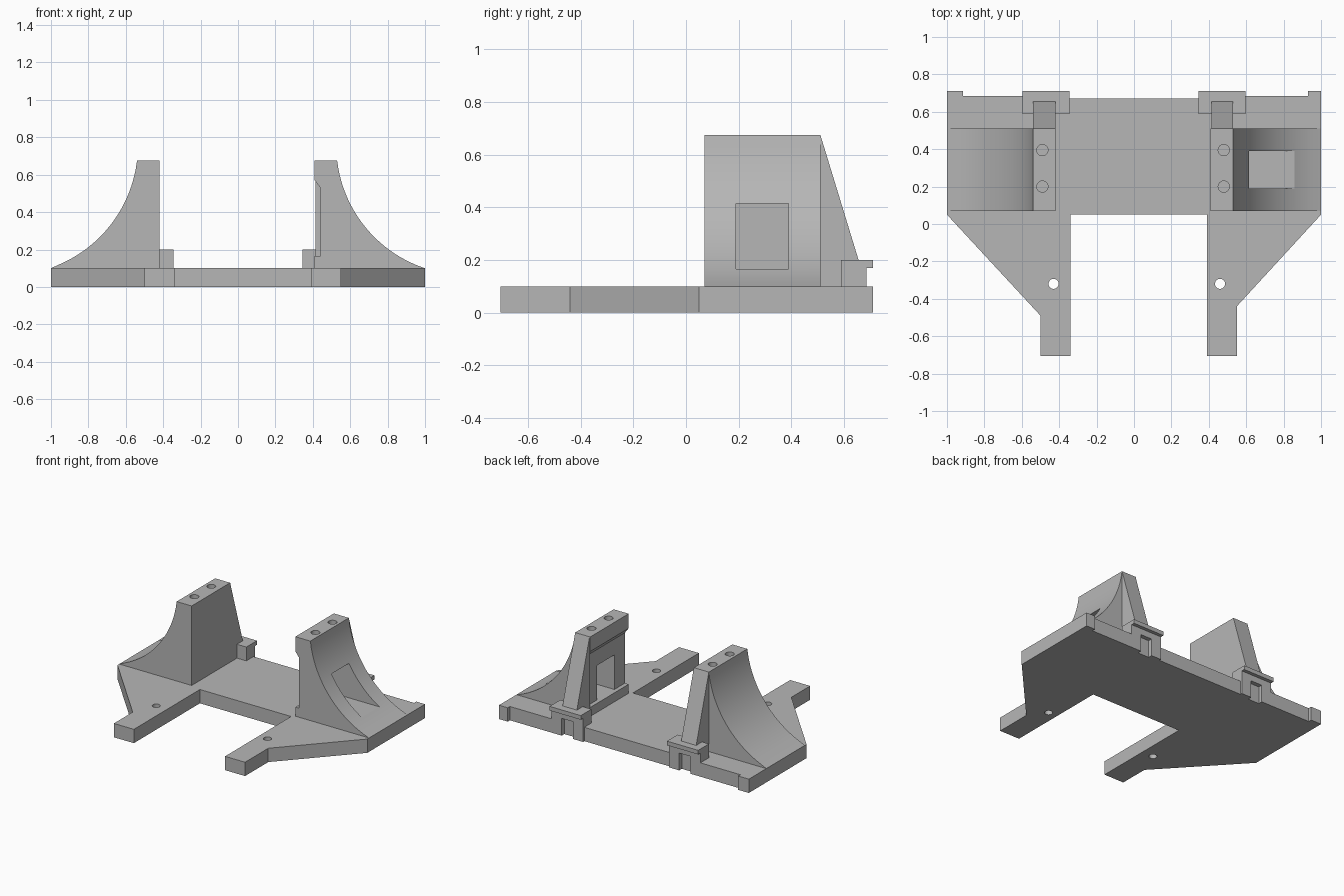
import bpy, bmesh, math
from mathutils import Vector

if "Cube" in bpy.data.objects:
    bpy.data.objects.remove(bpy.data.objects["Cube"], do_unlink=True)

grey = bpy.data.materials.new("plain grey")
grey.use_nodes = True
colour = (0.47, 0.47, 0.47, 1)
grey.diffuse_color = colour
grey.node_tree.nodes["Principled BSDF"].inputs["Base Color"].default_value = colour


def finish(name, bm):
    bmesh.ops.recalc_face_normals(bm, faces=bm.faces)
    mesh = bpy.data.meshes.new(name)
    bm.to_mesh(mesh)
    bm.free()
    mesh.materials.append(grey)
    obj = bpy.data.objects.new(name, mesh)
    bpy.context.scene.collection.objects.link(obj)
    return obj


def extrude(name, points, axis, low, high):
    """Extrude a closed 2D profile along the x, y or z axis."""
    place = {"x": lambda a, b: (low, a, b),
             "y": lambda a, b: (a, low, b),
             "z": lambda a, b: (a, b, low)}[axis]
    bm = bmesh.new()
    face = bm.faces.new([bm.verts.new(place(a, b)) for a, b in points])
    out = bmesh.ops.extrude_face_region(bm, geom=[face], use_keep_orig=True)
    step = Vector([high - low if axis == k else 0 for k in "xyz"])
    moved = [v for v in out["geom"] if isinstance(v, bmesh.types.BMVert)]
    bmesh.ops.translate(bm, verts=moved, vec=step)
    return finish(name, bm)


def box(name, x, y, z):
    corners = [(x[0], y[0]), (x[1], y[0]), (x[1], y[1]), (x[0], y[1])]
    return extrude(name, corners, "z", *z)


def rod(name, x, y, radius, low, high):
    ring = [(x + radius * math.cos(math.tau * i / 24),
             y + radius * math.sin(math.tau * i / 24)) for i in range(24)]
    return extrude(name, ring, "z", low, high)


def cut(obj, cutters):
    """Subtract the cutters, bake the result and drop the cutters."""
    for c in cutters:
        c.hide_render = True
        mod = obj.modifiers.new("cut", "BOOLEAN")
        mod.operation = "DIFFERENCE"
        mod.solver = "EXACT"
        mod.object = c
    graph = bpy.context.evaluated_depsgraph_get()
    mesh = bpy.data.meshes.new_from_object(obj.evaluated_get(graph))
    obj.modifiers.clear()
    obj.data = mesh
    for c in cutters:
        bpy.data.objects.remove(c, do_unlink=True)


# Base plate with two legs, rear ears and a shallow rear recess
TOP = 0.1
outline = [(-1, 0.05), (-0.5, -0.49), (-0.5, -0.705), (-0.34, -0.705),
           (-0.34, 0.05), (0.39, 0.05), (0.39, -0.705), (0.55, -0.705),
           (0.55, -0.44), (1, 0.05), (1, 0.71), (0.93, 0.71),
           (0.93, 0.685), (0.345, 0.685), (0.345, 0.67), (-0.345, 0.67),
           (-0.345, 0.685), (-0.915, 0.685), (-0.915, 0.71), (-1, 0.71)]
base = extrude("base_plate", outline, "z", 0, TOP)
cutters = [rod("leg_hole", x, -0.32, 0.027, -0.1, 0.2) for x in (-0.43, 0.46)]
cutters += [box("slot", (s * 0.47 - 0.045, s * 0.47 + 0.045), (0.655, 0.75), (-0.1, 0.2))
            for s in (-1, 1)]
cut(base, cutters)

# Curved towers: flat inner face, concave outer face
HIGH, RADIUS, CENTRE_Z = 0.675, 0.694, 0.758


def flare(centre_x):
    points = []
    for i in range(25):
        z = HIGH + (TOP - HIGH) * (i / 24) ** 0.8
        x = centre_x - math.sqrt(RADIUS ** 2 - (z - CENTRE_Z) ** 2)
        points.append((min(x, 1), z))
    return points + [(0.98, 0.09)]


plain_inner = [(0.42, 0.09), (0.42, HIGH)]
recessed_inner = [(0.41, 0.09), (0.41, 0.165), (0.44, 0.165),
                  (0.44, 0.53), (0.41, 0.57), (0.41, HIGH)]
for side, sign, inner, centre, brace, hole_x in (
        ("left", 1, recessed_inner, 1.219, (0.415, 0.53), 0.48),
        ("right", -1, plain_inner, 1.229, (0.42, 0.54), 0.49)):
    profile = [(sign * x, z) for x, z in inner + flare(centre)]
    tower = extrude(side + "_tower", profile, "y", 0.07, 0.51)
    cutters = [rod("top_hole", sign * hole_x, y, 0.03, 0.58, 0.8) for y in (0.2, 0.395)]
    if side == "left":
        cutters.append(box("window", (0.3, 1.1), (0.19, 0.39), (0.165, 0.415)))
    cut(tower, cutters)

    # Sloping rear brace
    xs = sorted(sign * x for x in brace)
    extrude(side + "_brace", [(0.505, 0.09), (0.655, 0.09), (0.655, 0.2), (0.51, HIGH),
                              (0.505, HIGH)], "x", *xs)

    # Rear clip with overhanging lip and slot
    xs = sorted((sign * 0.345, sign * 0.595))
    clip = extrude(side + "_clip", [(0.588, 0.095), (0.685, 0.095), (0.685, 0.17), (0.71, 0.17),
                                    (0.71, 0.2), (0.588, 0.2)], "x", *xs)
    cut(clip, [box("slot", (sign * 0.47 - 0.045, sign * 0.47 + 0.045),
                   (0.655, 0.75), (0, 0.125))])

# Smooth the curved faces, keep the edges sharp
bpy.ops.object.select_all(action="DESELECT")
for obj in bpy.context.scene.objects:
    if obj.type == "MESH" and obj.name.endswith(("tower", "plate")):
        obj.select_set(True)
        bpy.context.view_layer.objects.active = obj
bpy.ops.object.shade_smooth_by_angle(angle=math.radians(20))
